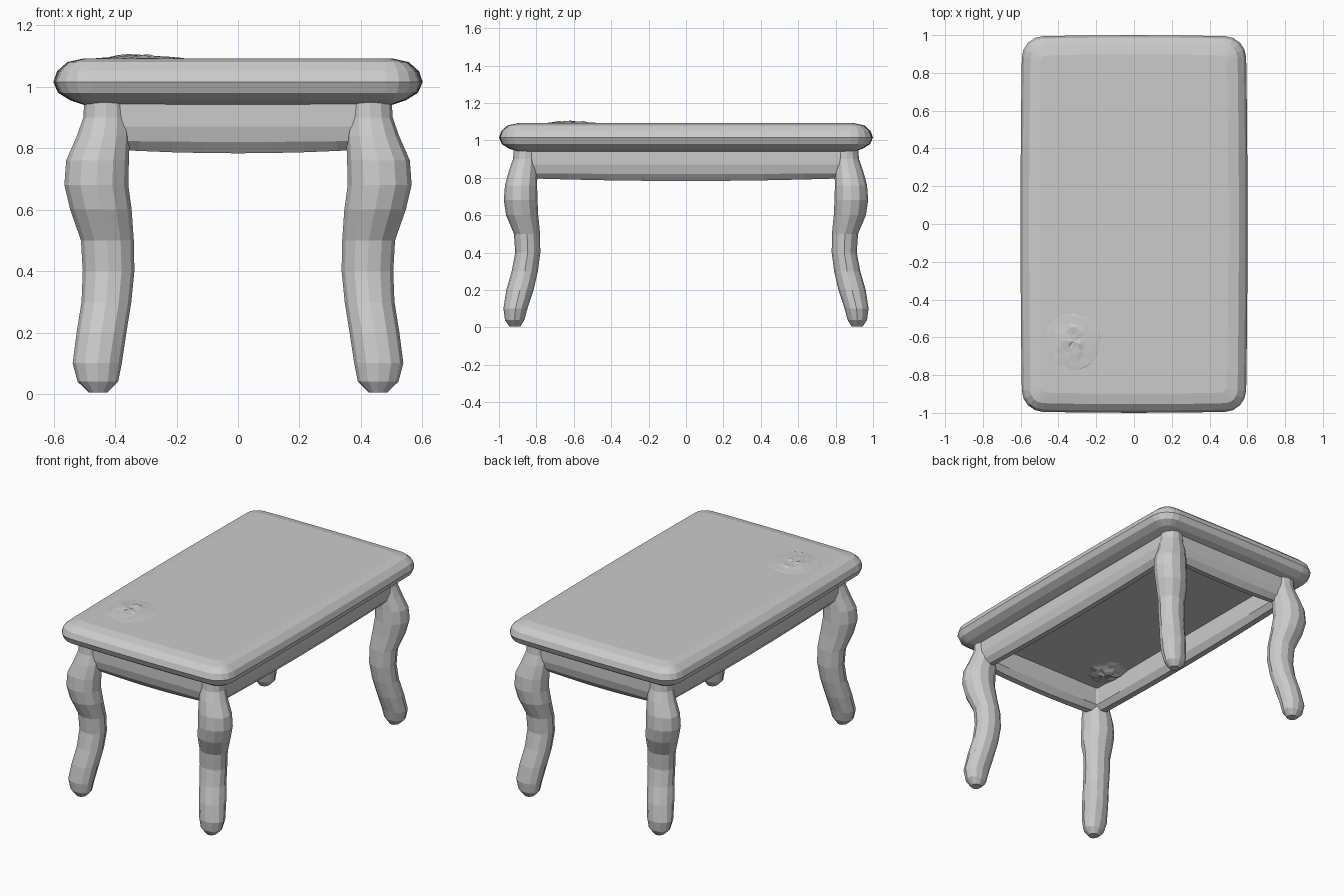
import bpy, bmesh, math, random
from math import cos, sin, pi

cube = bpy.data.objects.get("Cube")
if cube:
    bpy.data.objects.remove(cube, do_unlink=True)

random.seed(4)
grey = bpy.data.materials.new("plain grey")
grey.use_nodes = True
colour = (0.6, 0.6, 0.6, 1)
grey.diffuse_color = colour
grey.node_tree.nodes["Principled BSDF"].inputs["Base Color"].default_value = colour


def rounded_rect(hx, hy, r, z, bow=0, sag=0, corner=4, side=8):
    """Ring of points around a rectangle; sides may bow outward and sag."""
    pts = []
    corners = [(1, 1), (-1, 1), (-1, -1), (1, -1)]
    for q, (sx, sy) in enumerate(corners):
        for i in range(corner + 1):
            a = q * pi / 2 + i * pi / 2 / corner
            pts.append((sx * (hx - r) + r * cos(a), sy * (hy - r) + r * sin(a)))
        x0, y0 = pts[-1]
        nx, ny = corners[(q + 1) % 4]
        a = (q + 1) * pi / 2
        x1, y1 = nx * (hx - r) + r * cos(a), ny * (hy - r) + r * sin(a)
        for i in range(1, side):
            t = i / side
            pts.append((x0 + (x1 - x0) * t, y0 + (y1 - y0) * t))
    ring = []
    for x, y in pts:
        ex, ey = 1 - (x / hx) ** 2, 1 - (y / hy) ** 2
        ring.append((x * (1 + bow * ey), y * (1 + bow * ex * 0.5),
                     z - sag * max(0, min(1, max(ex, ey)))))
    return ring


def loft(name, rings, loop=False):
    """Skin a stack of rings, closing it into a loop or capping both ends."""
    bm = bmesh.new()
    rows = [[bm.verts.new(p) for p in ring] for ring in rings]
    n = len(rows[0])
    pairs = list(zip(rows, rows[1:]))
    if loop:
        pairs.append((rows[-1], rows[0]))
    else:
        bm.faces.new(rows[0])
        bm.faces.new(rows[-1])
    for a, b in pairs:
        for i in range(n):
            j = (i + 1) % n
            bm.faces.new((a[i], a[j], b[j], b[i]))
    bmesh.ops.recalc_face_normals(bm, faces=bm.faces)
    mesh = bpy.data.meshes.new(name)
    bm.to_mesh(mesh)
    bm.free()
    mesh.materials.append(grey)
    obj = bpy.data.objects.new(name, mesh)
    bpy.context.collection.objects.link(obj)
    return obj


# Table top: soft-edged slab, profile given as (inset, height)
slab = [(.1, .94), (.055, .955), (.015, .98), (0, 1.015),
        (.012, 1.05), (.045, 1.08), (.1, 1.092)]
loft("table_top", [rounded_rect(.592 - d, .992 - d, max(.11 - d, .03), z, bow=.015)
                   for d, z in slab])

# Apron: rounded rail running around under the top
rail = [(0, .95, 0), (0, .87, 0), (.012, .825, .005), (.04, .798, .015),
        (.075, .8, .015), (.1, .83, .005), (.1, .95, 0)]
loft("apron", [rounded_rect(.49 - d, .905 - d, max(.06 - d, .01), z, sag=s)
               for d, z, s in rail], loop=True)

# Curved legs: height, centre x, centre y, radius x, radius y
leg = [(.005, .455, .915, .03, .03), (.04, .456, .916, .066, .052),
       (.1, .458, .912, .08, .064), (.2, .444, .888, .081, .073),
       (.3, .428, .862, .081, .07), (.4, .421, .846, .084, .067),
       (.5, .425, .85, .086, .07), (.6, .446, .876, .1, .086),
       (.68, .461, .884, .104, .09), (.76, .457, .882, .102, .086),
       (.84, .438, .87, .086, .076), (.9, .43, .86, .073, .065),
       (.96, .43, .86, .07, .06)]
for sx, side in ((1, "left"), (-1, "right")):
    for sy, end in ((-1, "front"), (1, "back")):
        rings = [[(sx * (x + rx * cos(k * pi / 6)), sy * (y + ry * sin(k * pi / 6)), z)
                  for k in range(12)] for z, x, y, rx, ry in leg]
        loft(f"{end}_{side}_leg", rings)


def lump(name, base, height, radius):
    """Shallow crumpled patch; negative height hangs downward."""
    rings = []
    for k in range(6):
        t = k / 5
        ring = []
        for i in range(14):
            a = i * pi / 7
            r = radius * (1.02 - t) * random.uniform(.85, 1.1)
            rise = height * (min(1, t * 1.4) * random.uniform(.45, 1) if k else 0)
            ring.append((-.32 + r * cos(a), -.62 + r * sin(a), base + rise))
        rings.append(ring)
    loft(name, rings)


# Crumpled patch on the top and its counterpart underneath
lump("top_crumple", 1.09, .016, .17)
lump("underside_crumple", .942, -.035, .13)
